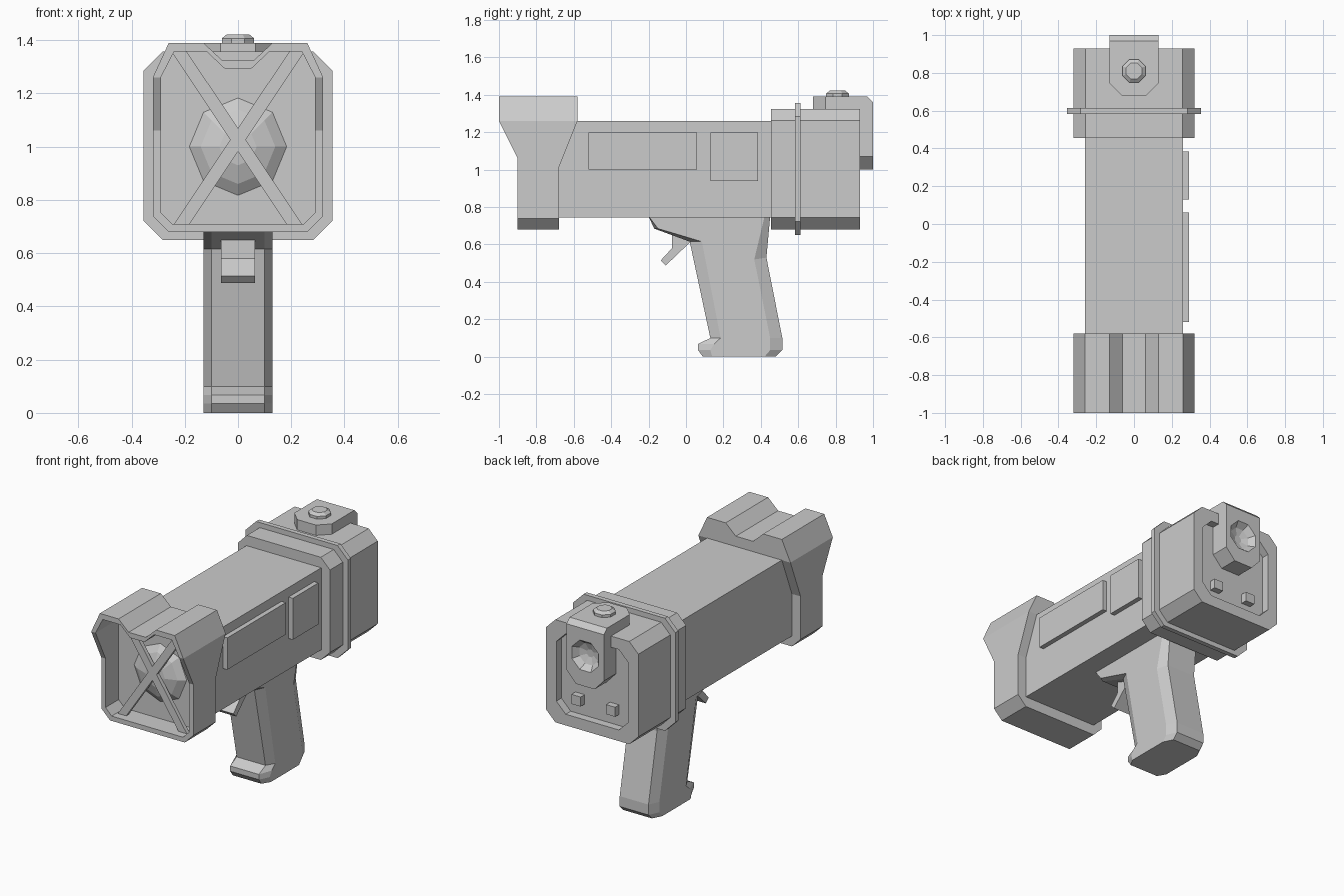
import bpy, bmesh, math
from mathutils import Vector

if "Cube" in bpy.data.objects:
    bpy.data.objects.remove(bpy.data.objects["Cube"])


def make(name, rings, caps=(True, True), extra=()):
    """Skin a list of equal-length vertex rings, capping either end."""
    bm = bmesh.new()
    vs = [[bm.verts.new(p) for p in r] for r in rings]
    n = len(rings[0])
    for a, b in zip(vs, vs[1:]):
        for i in range(n):
            j = (i + 1) % n
            bm.faces.new((a[i], a[j], b[j], b[i]))
    if caps[0]:
        bm.faces.new(vs[0])
    if caps[1]:
        bm.faces.new(vs[-1])
    for idx in extra:                       # extra faces on the first ring
        bm.faces.new([vs[0][i] for i in idx])
    bmesh.ops.recalc_face_normals(bm, faces=bm.faces)
    me = bpy.data.meshes.new(name)
    bm.to_mesh(me)
    bm.free()
    ob = bpy.data.objects.new(name, me)
    bpy.context.collection.objects.link(ob)
    return ob


def box(name, x0, x1, y0, y1, z0, z1):
    ring = [(x0, z0), (x1, z0), (x1, z1), (x0, z1)]
    return make(name, [xz(ring, y0), xz(ring, y1)])


def xz(pts, y):
    """Place an x-z outline at depth y (a number or a function of z)."""
    return [(x, y(z) if callable(y) else y, z) for x, z in pts]


def yz(pts, x):
    return [(x, y, z) for y, z in pts]


def mirrored(half):
    return half + [(-x, z) for x, z in reversed(half)]


def octa(w, z0, z1, c):
    """Chamfered rectangle outline."""
    return mirrored([(w - c, z1), (w, z1 - c), (w, z0 + c), (w - c, z0)])


def circle(r, cx, cy, start=0.0, n=8):
    return [(cx + r * math.cos(start - i * math.tau / n),
             cy + r * math.sin(start - i * math.tau / n)) for i in range(n)]


def ramp(z, z0, z1, a, b):
    t = min(1, max(0, (z - z0) / (z1 - z0)))
    return a + (b - a) * t


# Main body and raised panels on the right side
box("body", -.26, .26, -.72, .5, .745, 1.26)
box("long_side_panel", .25, .29, -.52, .06, 1.0, 1.2)
box("short_side_panel", .25, .29, .13, .385, .94, 1.2)

# Muzzle hood: notched outline, raked front rim, hollow inside
outer = mirrored([(.06, 1.325), (.13, 1.39), (.26, 1.39), (.32, 1.26),
                  (.32, 1.06), (.32, 1.01), (.32, .74), (.26, .68)])
inner = mirrored([(.05, 1.293), (.118, 1.357), (.24, 1.357), (.29, 1.26),
                  (.29, 1.06), (.29, 1.01), (.29, .753), (.248, .71)])
front = lambda z: ramp(z, 1.06, 1.26, -.9, -1.0)
back = lambda z: ramp(z, 1.01, 1.26, -.68, -.58)
make("muzzle_hood", [xz(outer, back), xz(outer, front), xz(inner, front), xz(inner, -.77)],
     caps=(False, True),
     extra=[(0, 1, 2, 3, 12, 13, 14, 15), (3, 4, 11, 12), (4, 5, 10, 11), (5, 6, 7, 8, 9, 10)])

# Faceted lens and crossed bars inside the hood
make("lens", [xz(circle(r, 0, 1.0), y) for r, y in
              [(.19, -.765), (.14, -.80), (.07, -.825), (.005, -.832)]])
for s, side in ((1, "a"), (-1, "b")):
    w = .029
    bar = [(s * (-.222 - w), 1.358), (s * (-.222 + w), 1.358),
           (s * (.212 + w), .708), (s * (.212 - w), .708)]
    make("cross_bar_" + side, [xz(bar, -.85), xz(bar, -.825)])

# Rear housing with recessed back, and the thin collar round it
shell = octa(.32, .68, 1.325, .063)
recess = octa(.25, .75, 1.255, .065)
make("rear_housing", [xz(shell, .455), xz(shell, .93), xz(recess, .93), xz(recess, .88)])
collar = octa(.355, .65, 1.357, .072)
make("collar", [xz(collar, .583), xz(collar, .613)])
for s, side in ((1, "right"), (-1, "left")):
    x = s * .12
    box("rear_stud_" + side, x - .032, x + .032, .87, .92, .82, .88)

# Latch: top plate, back plate with faceted dish, and button
plate = [(.065, .68), (.13, .745), (.13, .9), (-.13, .9), (-.13, .745), (-.065, .68)]
make("latch_top", [[(x, y, z) for x, y in plate] for z in (1.3, 1.39)])
tab = lambda top: mirrored([(.05, top), (.13, top), (.13, 1.07), (.065, 1.0)])
dish = lambda r: circle(r, 0, 1.19, math.radians(67.5))
make("latch_back", [xz(tab(1.39), .87), xz(tab(1.39), .97), xz(tab(1.36), 1.0),
                    xz(dish(.1), 1.0), xz(dish(.07), .965), xz(dish(.025), .95)])
make("latch_button", [[(x, y, z) for x, y in circle(r, 0, .81, math.pi / 8)]
                      for r, z in [(.066, 1.38), (.066, 1.407), (.045, 1.422)]])

# Grip: middle outline, with a tighter outline on each side face
mid = [(-.2, .75), (-.17, .685), (.02, .615), (.13, .1), (.065, .068), (.065, .035),
       (.09, 0), (.48, 0), (.515, .035), (.515, .1), (.43, .53), (.45, .75)]
side = [(-.2, .75), (-.15, .685), (.085, .615), (.185, .1), (.15, .068), (.13, .035),
        (.14, 0), (.42, 0), (.45, .035), (.45, .1), (.365, .52), (.42, .75)]
make("grip", [yz(side, -.13), yz(mid, -.1), yz(mid, .1), yz(side, .13)])

# Trigger
trig = [(-.075, .67), (-.075, .58), (-.135, .515), (-.108, .488), (.02, .61), (.04, .66)]
make("trigger", [yz(trig, -.063), yz(trig, .063)])
